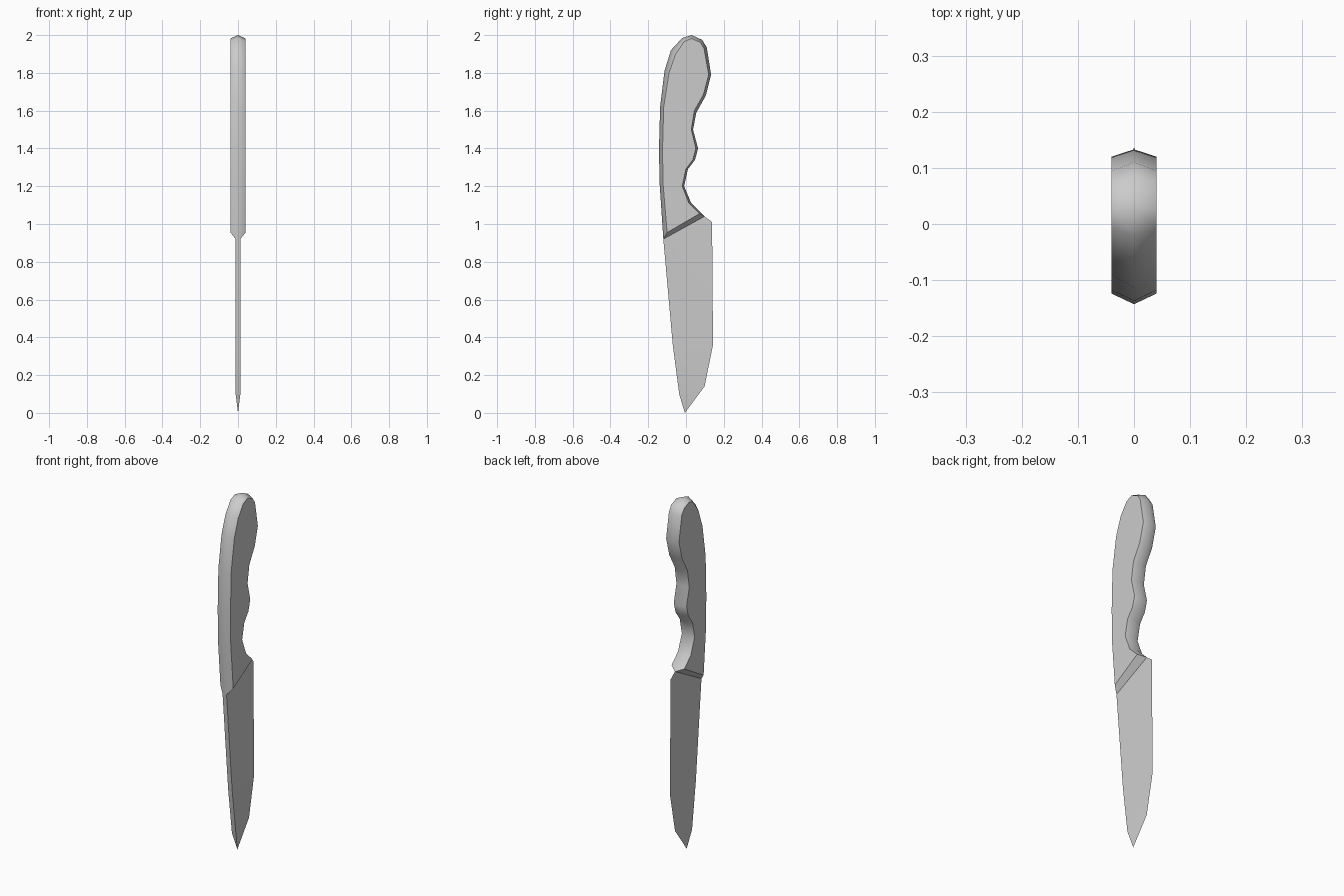
import bpy
import bmesh

cube = bpy.data.objects.get("Cube")
if cube:
    bpy.data.objects.remove(cube)

grey = bpy.data.materials.new("light_grey")
grey.use_nodes = True
grey.diffuse_color = (0.6, 0.6, 0.6, 1)
grey.node_tree.nodes["Principled BSDF"].inputs["Base Color"].default_value = (0.6, 0.6, 0.6, 1)


def finish(bm, name, is_sharp):
    """Clean the mesh, mark its sharp edges and add it as an object."""
    bmesh.ops.remove_doubles(bm, verts=bm.verts, dist=0.0005)
    bmesh.ops.recalc_face_normals(bm, faces=bm.faces)
    for f in bm.faces:
        f.smooth = True
    for e in bm.edges:
        e.smooth = not is_sharp(e)
    me = bpy.data.meshes.new(name)
    bm.to_mesh(me)
    bm.free()
    me.materials.append(grey)
    bpy.context.collection.objects.link(bpy.data.objects.new(name, me))


# Handle: flat side outlines joined through a central ridge outline (y, z)
ridge = [(-.12, .92), (-.14, 1.22), (-.143, 1.4), (-.137, 1.62), (-.114, 1.81),
         (-.08, 1.92), (-.02, 1.985), (.03, 2), (.085, 1.975), (.11, 1.935),
         (.133, 1.79), (.105, 1.68), (.055, 1.59), (.037, 1.5), (.064, 1.4),
         (.048, 1.34), (.01, 1.29), (-.01, 1.2), (.028, 1.11), (.098, 1.04)]
side = [(-.1, .955), (-.122, 1.22), (-.124, 1.4), (-.118, 1.62), (-.09, 1.8),
        (-.055, 1.9), (-.01, 1.965), (.028, 1.982), (.075, 1.962), (.095, 1.93),
        (.12, 1.79), (.092, 1.685), (.044, 1.6), (.028, 1.5), (.052, 1.4),
        (.036, 1.34), (-.001, 1.29), (-.02, 1.2), (.015, 1.11), (.072, 1.055)]
n = len(ridge)
ridge_w = [.0125] + [0] * (n - 2) + [.001]      # opens to the blade at the bolster

bm = bmesh.new()
rings = []
for pts, sign, outer in ((side, 1, False), (ridge, 1, True), (ridge, -1, True), (side, -1, False)):
    rings.append([bm.verts.new((sign * (ridge_w[i] if outer else .04), y, z))
                  for i, (y, z) in enumerate(pts)])
for a, b in zip(rings, rings[1:]):
    for i in range(n):
        j = (i + 1) % n
        bm.faces.new((a[i], a[j], b[j], b[i]))
bm.faces.new(rings[0])
bm.faces.new(rings[-1])


def handle_sharp(e):
    # Side faces and the bolster chamfer keep crisp borders
    return any(len(f.verts) > 4 or max(v.co.z for v in f.verts) < 1.1 for f in e.link_faces)


finish(bm, "handle", handle_sharp)

# Blade: wedge from a flat spine to a thin cutting edge, closing at the tip
spine = [(-.12, .92), (-.07, .36), (-.036, .1), (-.006, 0)]
edge = [(.098, 1.04), (.138, 1.01), (.143, .36), (.098, .14)]

bm = bmesh.new()
cut = [bm.verts.new((0, y, z)) for y, z in edge]
backs = []
for s in (1, -1):
    back = [bm.verts.new((s * (.0125 if z > 0 else 0), y, z)) for y, z in spine]
    bm.faces.new((back[0], cut[0], cut[1]))
    for i in range(2):
        bm.faces.new((back[i], cut[i + 1], cut[i + 2], back[i + 1]))
    bm.faces.new((back[2], cut[3], back[3]))
    backs.append(back)
for i in range(3):
    bm.faces.new((backs[0][i], backs[0][i + 1], backs[1][i + 1], backs[1][i]))
bm.faces.new((backs[0][0], backs[1][0], cut[0]))

finish(bm, "blade", lambda e: e.calc_face_angle(3) > .5)
